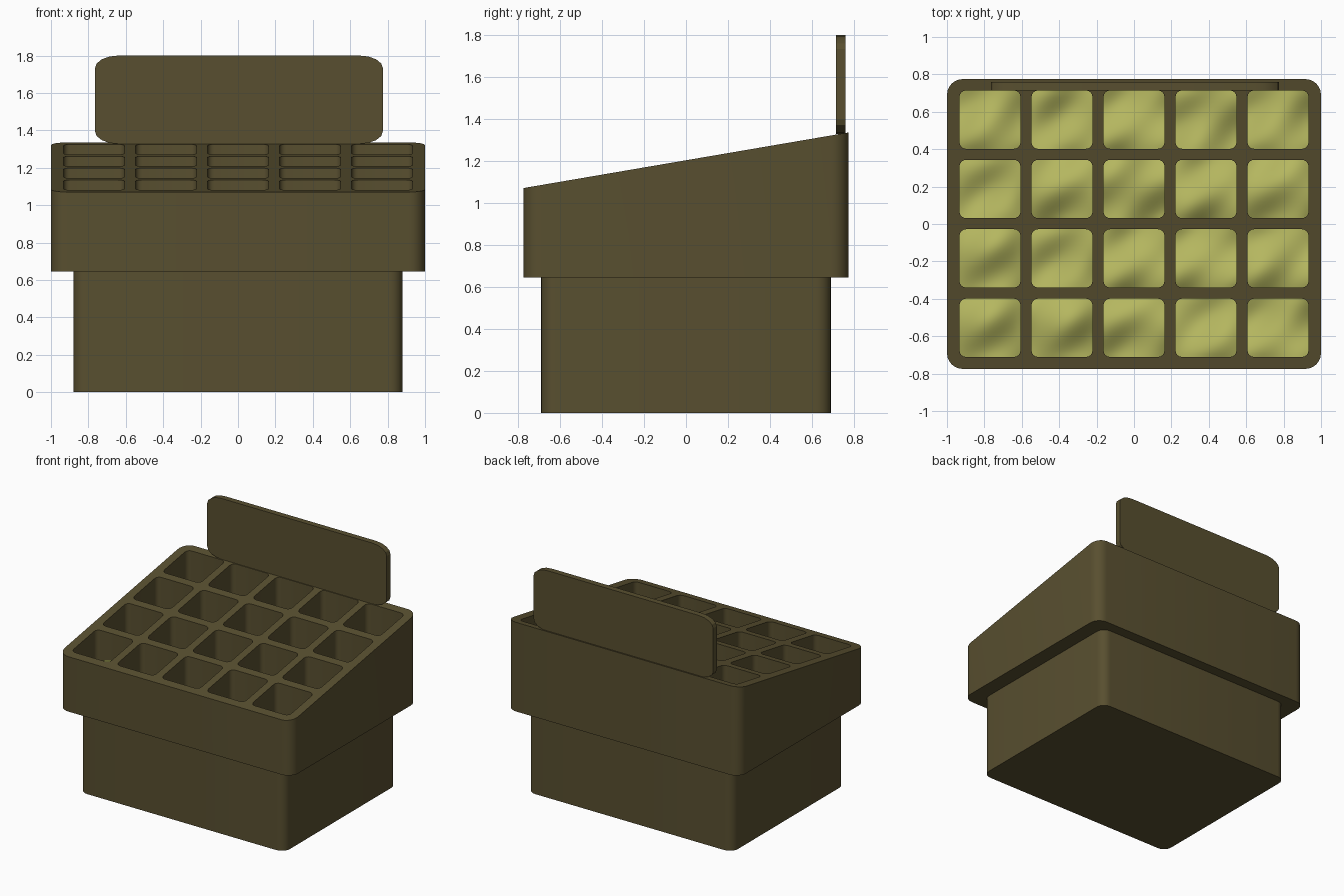
import bpy, bmesh, math, random

if "Cube" in bpy.data.objects:
    bpy.data.objects.remove(bpy.data.objects["Cube"], do_unlink=True)
random.seed(4)


def material(name, rgb):
    m = bpy.data.materials.new(name)
    m.use_nodes = True
    m.diffuse_color = (*rgb, 1)
    m.node_tree.nodes["Principled BSDF"].inputs["Base Color"].default_value = (*rgb, 1)
    return m


wood = material("dark olive wood", (0.098, 0.078, 0.029))
produce = material("yellow green produce", (0.46, 0.47, 0.115))


def finish(bm, name, mat):
    bmesh.ops.recalc_face_normals(bm, faces=bm.faces)
    me = bpy.data.meshes.new(name)
    bm.to_mesh(me)
    bm.free()
    me.materials.append(mat)
    ob = bpy.data.objects.new(name, me)
    bpy.context.collection.objects.link(ob)
    return ob


def smooth(ob, angle=30):
    bpy.ops.object.select_all(action='DESELECT')
    ob.select_set(True)
    bpy.context.view_layer.objects.active = ob
    bpy.ops.object.shade_smooth_by_angle(angle=math.radians(angle))


def rounded(hx, hy, rx, ry, steps):
    """Outline of a rectangle with elliptical corners."""
    pts = []
    for k, (sx, sy) in enumerate([(1, 1), (-1, 1), (-1, -1), (1, -1)]):
        for i in range(steps + 1):
            a = math.pi / 2 * (k + i / steps)
            pts.append((sx * (hx - rx) + rx * math.cos(a),
                        sy * (hy - ry) + ry * math.sin(a)))
    return pts


def prism(bm, pts, place, low, high):
    """Solid between two copies of an outline; place maps (u, v, w) to xyz."""
    rings = [[bm.verts.new(place(u, v, w)) for u, v in pts] for w in (low, high)]
    bm.faces.new(rings[0])
    bm.faces.new(rings[1])
    n = len(pts)
    for i in range(n):
        j = (i + 1) % n
        bm.faces.new((rings[0][i], rings[0][j], rings[1][j], rings[1][i]))
    return rings


# Base
bm = bmesh.new()
prism(bm, rounded(0.88, 0.69, 0.07, 0.07, 6), lambda u, v, w: (u, v, w), 0, 0.65)
smooth(finish(bm, "base", wood))

# Sloping crate
bm = bmesh.new()
top = prism(bm, rounded(1, 0.775, 0.085, 0.085, 6), lambda u, v, w: (u, v, w), 0.645, 1)[1]
for v in top:
    v.co.z = 1.203 + 0.171 * v.co.y
crate = finish(bm, "crate", wood)

# Pockets cut into the crate
columns = [-0.77 + 0.385 * i for i in range(5)]
rows = [-0.555 + 0.371 * j for j in range(4)]
bm = bmesh.new()
for cx in columns:
    for cy in rows:
        prism(bm, rounded(0.163, 0.156, 0.035, 0.035, 4),
              lambda u, v, w: (cx + u, cy + v, w), 0.8, 1.6)
cutter = finish(bm, "pocket_cutter", wood)
cut = crate.modifiers.new("pockets", 'BOOLEAN')
cut.operation, cut.solver, cut.object = 'DIFFERENCE', 'EXACT', cutter
bpy.context.view_layer.objects.active = crate
bpy.ops.object.modifier_apply(modifier=cut.name)
bpy.data.objects.remove(cutter, do_unlink=True)
smooth(crate)

# Heaped produce in each pocket
cells = 14
bm = bmesh.new()
for cx in columns:
    for cy in rows:
        p, q, t = (random.uniform(0, 6.28) for _ in range(3))
        grid = []
        for i in range(cells + 1):
            line = []
            for j in range(cells + 1):
                u, v = 2 * i / cells - 1, 2 * j / cells - 1
                z = 0.95 + 0.05 * cy - 0.015 * (u * u + v * v)
                z += 0.02 * math.sin(2.4 * u + p) + 0.02 * math.sin(2.6 * v + q)
                z += 0.012 * math.sin(3 * u - 3 * v + t)
                line.append(bm.verts.new((cx + 0.17 * u, cy + 0.163 * v, z)))
            grid.append(line)
        for a, b in zip(grid, grid[1:]):
            for j in range(cells):
                bm.faces.new((a[j], b[j], b[j + 1], a[j + 1]))
goods = finish(bm, "produce", produce)
smooth(goods, 60)

# Sign board at the back
bm = bmesh.new()
prism(bm, rounded(0.77, 0.236, 0.125, 0.068, 4),
      lambda u, v, w: (u + 0.005, w, v + 1.564), 0.715, 0.76)
smooth(finish(bm, "sign_board", wood), 20)
